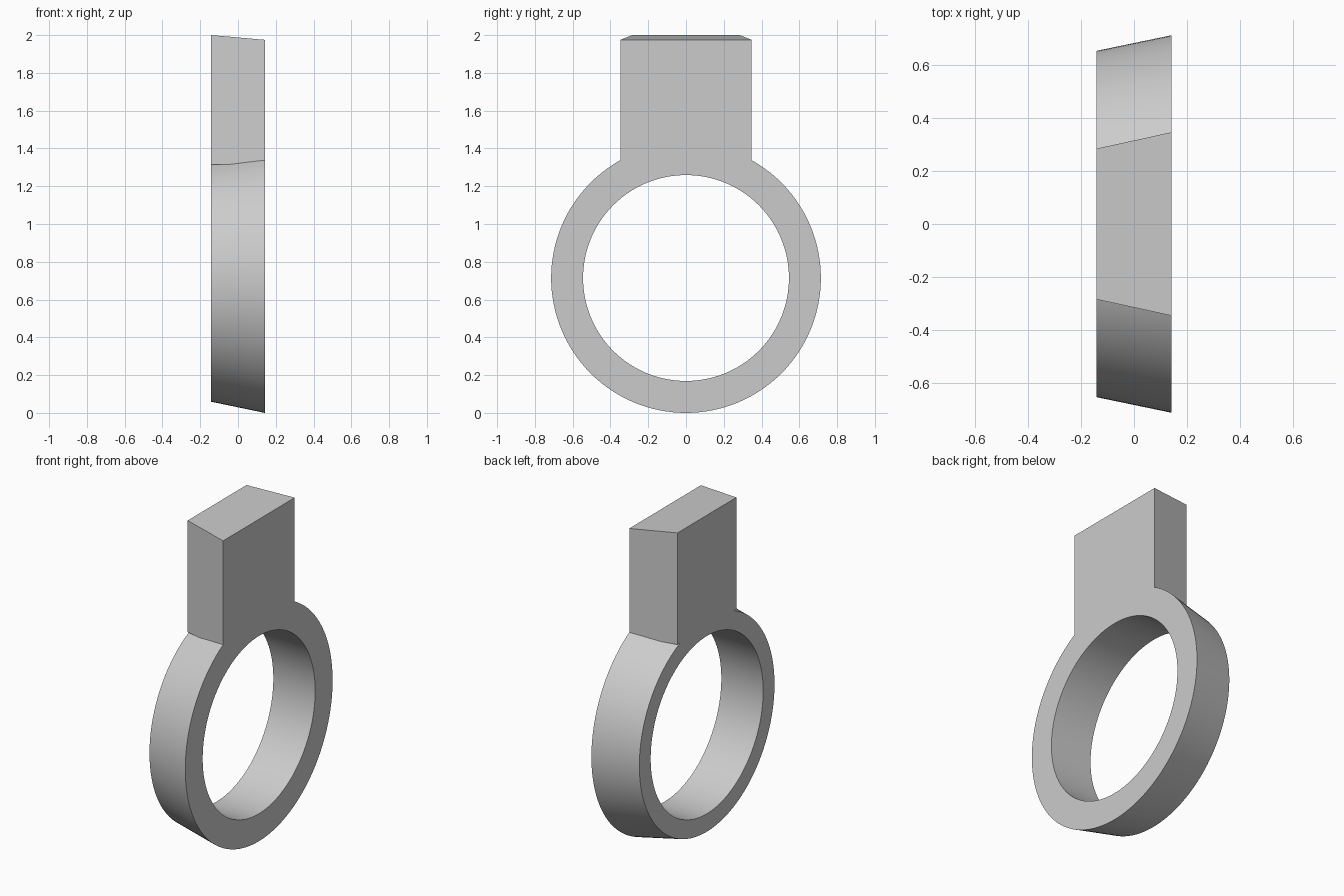
import bpy
from math import sin, cos, pi, radians

if "Cube" in bpy.data.objects:
    bpy.data.objects.remove(bpy.data.objects["Cube"])

X = 0.142      # half thickness
CZ = 0.714     # height of the ring centre


def make_object(name, verts, faces):
    mesh = bpy.data.meshes.new(name)
    mesh.from_pydata(verts, [], faces)
    mesh.update()
    obj = bpy.data.objects.new(name, mesh)
    bpy.context.collection.objects.link(obj)
    return obj


# Ring: a closed (x, radius) profile revolved round the x axis, outer wall tapered
profile = [(-X, 0.655), (X, 0.714), (X, 0.545), (-X, 0.545)]
N, P = 128, len(profile)
verts = [(x, r * sin(2 * pi * i / N), CZ + r * cos(2 * pi * i / N))
         for i in range(N) for x, r in profile]
faces = [(i * P + j, ((i + 1) % N) * P + j,
          ((i + 1) % N) * P + (j + 1) % P, i * P + (j + 1) % P)
         for i in range(N) for j in range(P)]
ring = make_object("ring", verts, faces)
bpy.context.view_layer.objects.active = ring
ring.select_set(True)
bpy.ops.object.shade_smooth_by_angle(angle=radians(30))

# Upright block: tapered in width, with a slightly sloping top, sunk into the ring
verts = []
for x, half, top in ((-X, 0.285, 2.0), (X, 0.347, 1.975)):
    verts += [(x, -half, 1.315), (x, half, 1.315), (x, half, top), (x, -half, top)]
faces = [(3, 2, 1, 0), (4, 5, 6, 7)]
faces += [(i, (i + 1) % 4, (i + 1) % 4 + 4, i + 4) for i in range(4)]
make_object("upright_block", verts, faces)

# Make all normals point outward
import bmesh
for obj in bpy.context.collection.objects:
    bm = bmesh.new()
    bm.from_mesh(obj.data)
    bmesh.ops.recalc_face_normals(bm, faces=bm.faces)
    bm.to_mesh(obj.data)
    bm.free()
